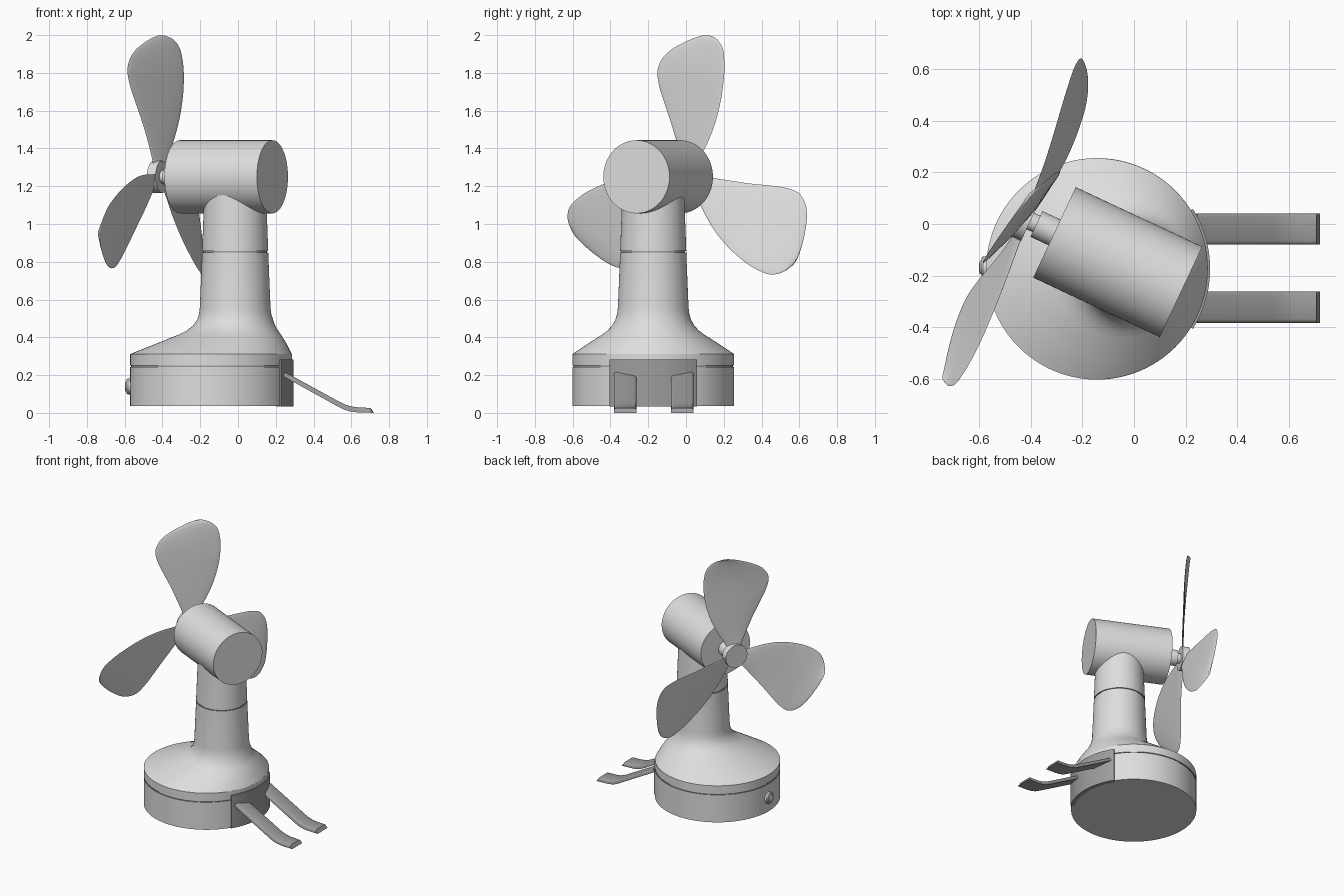
import bpy, bmesh, math
from mathutils import Vector, Matrix

if "Cube" in bpy.data.objects:
    bpy.data.objects.remove(bpy.data.objects["Cube"])


def make_material(name, value):
    m = bpy.data.materials.new(name)
    m.diffuse_color = (value, value, value, 1)
    m.use_nodes = True
    m.node_tree.nodes["Principled BSDF"].inputs["Base Color"].default_value = m.diffuse_color
    return m


light = make_material("light grey", 0.73)
dark = make_material("dark grey", 0.34)


def make_object(name, bm, angle=30, mats=(light,)):
    bmesh.ops.recalc_face_normals(bm, faces=bm.faces)
    mesh = bpy.data.meshes.new(name)
    bm.to_mesh(mesh)
    bm.free()
    for m in mats:
        mesh.materials.append(m)
    ob = bpy.data.objects.new(name, mesh)
    bpy.context.collection.objects.link(ob)
    bpy.ops.object.select_all(action='DESELECT')
    ob.select_set(True)
    bpy.context.view_layer.objects.active = ob
    bpy.ops.object.shade_smooth_by_angle(angle=math.radians(angle))
    return ob


def skin(bm, rings):
    """Join equal-length loops of points and cap both ends."""
    loops = [[bm.verts.new(p) for p in ring] for ring in rings]
    n = len(loops[0])
    for a, b in zip(loops, loops[1:]):
        for i in range(n):
            j = (i + 1) % n
            bm.faces.new((a[i], a[j], b[j], b[i]))
    bm.faces.new(loops[0])
    bm.faces.new(loops[-1])


def circle_loft(name, rings, matrix=Matrix(), n=96, groove=None):
    """Loft circles given as (x offset, radius, height); faces in the groove band are dark."""
    bm = bmesh.new()
    skin(bm, [[matrix @ Vector((cx + r * math.cos(2 * math.pi * i / n),
                                r * math.sin(2 * math.pi * i / n), z))
               for i in range(n)] for cx, r, z in rings])
    if groove:
        for f in bm.faces:
            if all(groove[0] - 1e-4 < v.co.z < groove[1] + 1e-4 for v in f.verts):
                f.material_index = 1
    return make_object(name, bm, mats=(light, dark) if groove else (light,))


def axis_frame(origin, direction):
    return Matrix.Translation(origin) @ Vector(direction).to_track_quat('Z', 'Y').to_matrix().to_4x4()


CX, CY = -0.143, -0.1735      # base centre
R = 0.4285
stand_at = Matrix.Translation((CX, CY, 0))

# Round base with a dark seam groove
circle_loft("base", [(0, R, 0.036), (0, R, 0.243), (0, R - 0.006, 0.243),
                     (0, R - 0.006, 0.252), (0, R, 0.252), (0, R, 0.312)],
            stand_at, groove=(0.243, 0.252))

# Sloping cover flowing into the offset neck, with a groove part way up
NX = 0.128
circle_loft("neck", [(0, R, 0.311), (0.055, 0.345, 0.367), (0.10, 0.27, 0.415),
                     (0.113, 0.243, 0.435), (0.122, 0.219, 0.46), (NX, 0.201, 0.492),
                     (NX, 0.191, 0.525), (NX, 0.187, 0.56), (NX, 0.175, 0.849),
                     (NX, 0.169, 0.849), (NX, 0.169, 0.858), (NX, 0.175, 0.858),
                     (NX, 0.162, 1.2)], stand_at, groove=(0.849, 0.858))

# Motor, stepped shaft and hub share one horizontal axis
D = Vector((-0.905, 0.425, 0)).normalized()
P = Vector((D.y, -D.x, 0))
face = Vector((-0.3075, -0.0325, 1.25))
front = axis_frame(face, D)
circle_loft("motor", [(0, 0.1935, -0.541), (0, 0.1935, 0)], front)
circle_loft("shaft", [(0, 0.055, -0.02), (0, 0.055, 0.077),
                      (0, 0.035, 0.077), (0, 0.035, 0.11)], front, 48)
circle_loft("hub", [(0, 0.085, 0.103), (0, 0.085, 0.153)], front, 64)

# Blade stations: height, left edge (side, forward), right edge (side, forward)
stations = [(0.03, -0.035, 0.010, 0.035, -0.012), (0.09, -0.05, 0.013, 0.065, -0.021),
            (0.20, -0.093, 0.023, 0.128, -0.032), (0.30, -0.133, 0.037, 0.172, -0.040),
            (0.40, -0.178, 0.054, 0.201, -0.045), (0.48, -0.211, 0.067, 0.215, -0.046),
            (0.56, -0.226, 0.076, 0.222, -0.043), (0.625, -0.197, 0.075, 0.218, -0.037),
            (0.67, -0.145, 0.068, 0.209, -0.030), (0.705, -0.075, 0.056, 0.188, -0.020),
            (0.733, 0.0, 0.042, 0.153, -0.004), (0.748, 0.06, 0.030, 0.11, 0.018)]


def spline(t):
    """Smooth interpolation along the blade stations."""
    i = min(int(t), len(stations) - 2)
    f = t - i
    last = len(stations) - 1
    a, b, c, d = (stations[max(0, min(last, i + k))] for k in (-1, 0, 1, 2))
    return [0.5 * (2 * q + (r - p) * f + (2 * p - 5 * q + 4 * r - s) * f * f
                   + (3 * q - p - 3 * r + s) * f ** 3) for p, q, r, s in zip(a, b, c, d)]


hub = face + D * 0.125
UP = Vector((0, 0, 1))
STEPS, ACROSS = 44, 12
for k in range(3):
    ang = math.radians(120 * k)
    ca, sa = math.cos(ang), math.sin(ang)
    rings = []
    for s in range(STEPS + 1):
        v, pl, dl, pr, dr = spline(s * (len(stations) - 1) / STEPS)
        ring = []
        for i in range(2 * ACROSS):
            a = math.pi * i / ACROSS
            w = 0.5 + 0.5 * math.cos(a)
            u = pl + (pr - pl) * w
            d = dl + (dr - dl) * w + 0.006 * math.sin(a)
            ring.append(hub + P * (u * ca + v * sa) + UP * (v * ca - u * sa) + D * d)
        rings.append(ring)
    bm = bmesh.new()
    skin(bm, rings)
    make_object(f"blade_{k + 1}", bm, 60)

# Curved dark mounting plate hugging the base
bm = bmesh.new()
arc = []
for i in range(25):
    a = math.radians(-32 + 64 * i / 24)
    arc.append([(CX + r * math.cos(a), CY + r * math.sin(a), z)
                for r, z in ((R - 0.02, 0.035), (R + 0.009, 0.035),
                             (R + 0.009, 0.282), (R - 0.02, 0.282))])
skin(bm, arc)
make_object("mounting_plate", bm, mats=(dark,))

# Two dark bent prongs with softened upper edges: (x, top z, bottom x, bottom z)
path = [(0.245, 0.218, 0.235, 0.196), (0.54, 0.057, 0.53, 0.033),
        (0.57, 0.043, 0.56, 0.018), (0.60, 0.034, 0.592, 0.008),
        (0.635, 0.029, 0.63, 0.003), (0.705, 0.026, 0.72, 0.0)]
for name, y in (("prong_back", -0.02), ("prong_front", -0.322)):
    bm = bmesh.new()
    skin(bm, [[(xb, y - 0.06, zb), (xb, y + 0.06, zb),
               (xt, y + 0.06, zt - 0.012), (xt, y + 0.056, zt - 0.004), (xt, y + 0.046, zt),
               (xt, y - 0.046, zt), (xt, y - 0.056, zt - 0.004), (xt, y - 0.06, zt - 0.012)]
              for xt, zt, xb, zb in path])
    make_object(name, bm, 50, (dark,))

# Small round button on the side of the base
circle_loft("button", [(0, 0.042, -0.03), (0, 0.042, 0.012), (0, 0.037, 0.019),
                       (0, 0.028, 0.019), (0, 0.024, 0.025), (0, 0.012, 0.028)],
            axis_frame((CX - R, CY + 0.006, 0.14), (-1, 0, 0)), 40)
